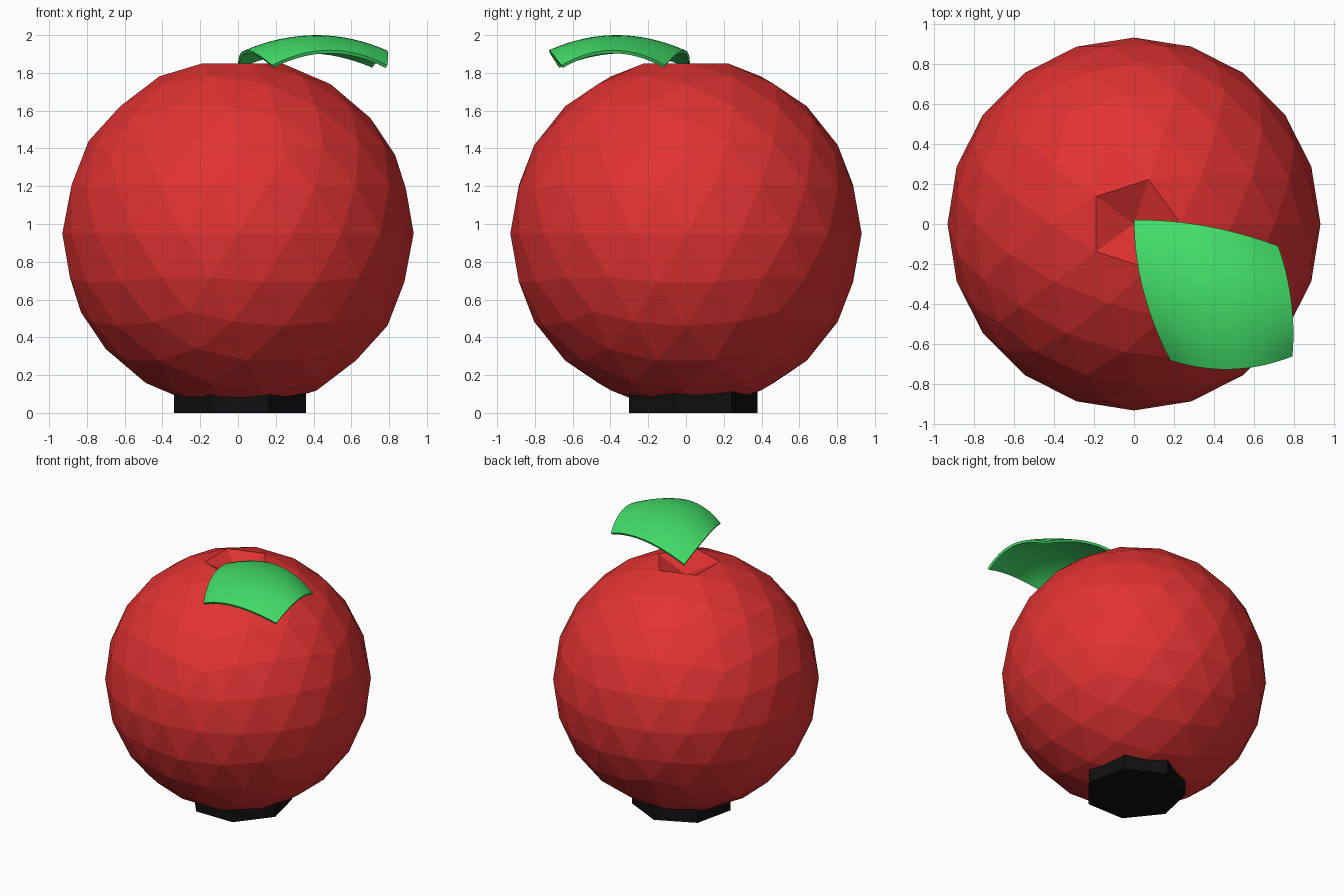
import bpy
import bmesh
from mathutils import Vector

cube = bpy.data.objects.get("Cube")
if cube:
    bpy.data.objects.remove(cube, do_unlink=True)


def make_material(name, color):
    mat = bpy.data.materials.new(name)
    mat.use_nodes = True
    mat.diffuse_color = (*color, 1)
    mat.node_tree.nodes["Principled BSDF"].inputs["Base Color"].default_value = (*color, 1)
    return mat


def make_object(name, bm, mat):
    mesh = bpy.data.meshes.new(name)
    bm.to_mesh(mesh)
    bm.free()
    mesh.materials.append(mat)
    obj = bpy.data.objects.new(name, mesh)
    bpy.context.scene.collection.objects.link(obj)
    return obj


red = make_material("fruit red", (0.75, 0.032, 0.032))
green = make_material("leaf green", (0.055, 0.73, 0.14))
black = make_material("base black", (0.005, 0.005, 0.005))

# Faceted fruit body with both poles pushed in
RADIUS = 0.93
bm = bmesh.new()
bmesh.ops.create_icosphere(bm, subdivisions=3, radius=RADIUS)
for v in bm.verts:
    if abs(v.co.z) > RADIUS * 0.99:
        v.co.z *= 0.86
body = make_object("fruit_body", bm, red)
body.location.z = 0.95

# Seven-sided base plug under the body, with a corner at the back
PLUG_HEIGHT = 0.16
bm = bmesh.new()
bmesh.ops.create_cone(bm, cap_ends=True, segments=7, radius1=0.358,
                      radius2=0.358, depth=PLUG_HEIGHT)
base = make_object("base_plug", bm, black)
base.location = (0.01, 0.02, PLUG_HEIGHT / 2)

# Domed leaf: a four-cornered patch with bulging edges
tip, right, outer, front = (Vector(p) for p in
                            ((0, 0.02), (0.72, -0.11), (0.79, -0.66), (0.18, -0.68)))
STEPS = 16


def leaf_point(s, t):
    flat = tip.lerp(right, s).lerp(front.lerp(outer, s), t)
    arch_s, arch_t = 4 * s * (1 - s), 4 * t * (1 - t)
    x = flat.x + arch_t * (0.03 * s - 0.045 * (1 - s))
    y = flat.y + arch_s * (0.035 * (1 - t) - 0.055 * t)
    return (x, y, 1.84 + 0.08 * (arch_s + arch_t))


bm = bmesh.new()
grid = [[bm.verts.new(leaf_point(i / STEPS, j / STEPS)) for j in range(STEPS + 1)]
        for i in range(STEPS + 1)]
for i in range(STEPS):
    for j in range(STEPS):
        bm.faces.new((grid[i][j], grid[i][j + 1], grid[i + 1][j + 1], grid[i + 1][j]))
leaf = make_object("leaf", bm, green)
solid = leaf.modifiers.new("thickness", "SOLIDIFY")
solid.thickness = 0.018
solid.offset = -1

# Smooth leaf with a crisp rim
bpy.ops.object.select_all(action="DESELECT")
bpy.context.view_layer.objects.active = leaf
leaf.select_set(True)
bpy.ops.object.modifier_apply(modifier=solid.name)
bpy.ops.object.shade_smooth_by_angle()
